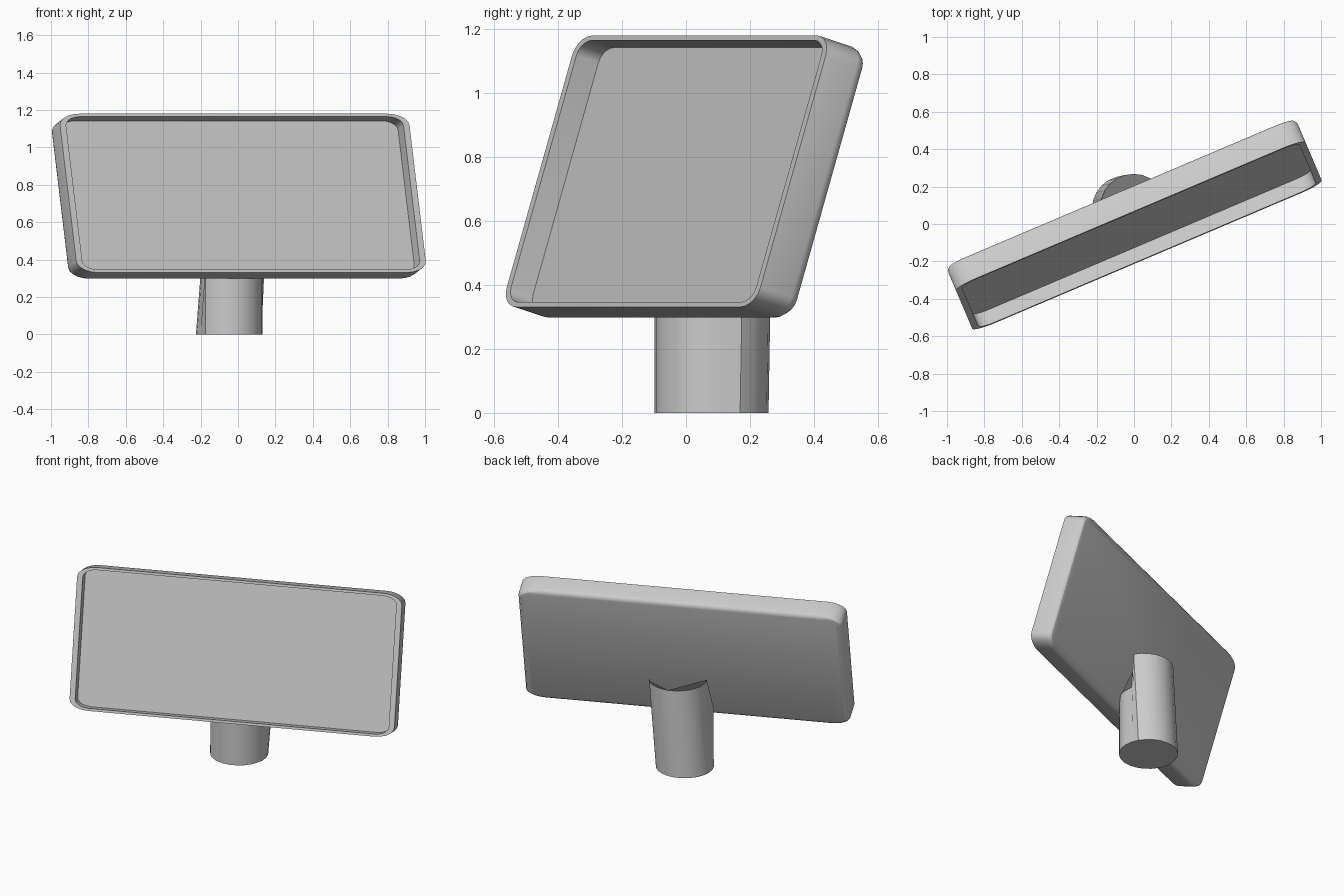
import bpy, bmesh
from math import sin, cos, radians, pi

if "Cube" in bpy.data.objects:
    bpy.data.objects.remove(bpy.data.objects["Cube"])


def rounded_ring(bm, hw, hh, rx, rz, y, seg=5):
    """Rounded rectangle loop in the local XZ plane at depth y."""
    ring = []
    for q, (sx, sz) in enumerate([(1, 1), (-1, 1), (-1, -1), (1, -1)]):
        for i in range(seg + 1):
            a = (q + i / seg) * pi / 2
            ring.append(bm.verts.new((sx * (hw - rx) + rx * cos(a), y,
                                      sz * (hh - rz) + rz * sin(a))))
    return ring


def bridge(bm, a, b):
    n = len(a)
    for i in range(n):
        bm.faces.new((a[i], a[(i + 1) % n], b[(i + 1) % n], b[i]))


def finish(bm, name, angle):
    bmesh.ops.recalc_face_normals(bm, faces=bm.faces)
    mesh = bpy.data.meshes.new(name)
    bm.to_mesh(mesh)
    bm.free()
    ob = bpy.data.objects.new(name, mesh)
    bpy.context.collection.objects.link(ob)
    bpy.ops.object.select_all(action='DESELECT')
    ob.select_set(True)
    bpy.context.view_layer.objects.active = ob
    bpy.ops.object.shade_smooth_by_angle(angle=radians(angle))
    return ob


# Tilted screen panel: rounded back edge, thin rim, recessed front
HW, HH, HT, BV = 1.015, 0.444, 0.07, 0.03
bm = bmesh.new()
rings = []
for k in range(4):
    a = k / 3 * pi / 2
    inset = BV * (1 - sin(a))
    rings.append(rounded_ring(bm, HW - inset, HH - inset, 0.12 - inset, 0.065 - inset,
                              HT - BV + BV * cos(a)))
rings.append(rounded_ring(bm, HW, HH, 0.12, 0.065, -HT))
rings.append(rounded_ring(bm, HW - 0.035, HH - 0.016, 0.09, 0.05, -HT))
rings.append(rounded_ring(bm, HW - 0.035, HH - 0.016, 0.09, 0.05, -HT + 0.078))
for a, b in zip(rings, rings[1:]):
    bridge(bm, a, b)
bm.faces.new(rings[0])
bm.faces.new(rings[-1])
panel = finish(bm, "screen_panel", 30)
panel.rotation_euler = (radians(-17), 0, radians(23))
panel.location = (0, 0, 0.735)

# Stand post: front half stops inside the panel, back half rises and leans
N, R, CX, CY = 24, 0.178, -0.047, 0.08
bm = bmesh.new()
low, high = [], []
for i in range(N):
    a = 2 * pi * i / N
    x, y = CX + R * cos(a), CY + R * sin(a)
    low.append(bm.verts.new((x, y, 0)))
    if 2 <= i <= 14:
        high.append(bm.verts.new((x + 0.045, y + 0.01, 0.58)))
    else:
        high.append(bm.verts.new((x, y, 0.38)))
bridge(bm, low, high)
bm.faces.new(low)
bm.faces.new(high)
finish(bm, "stand_post", 20)
